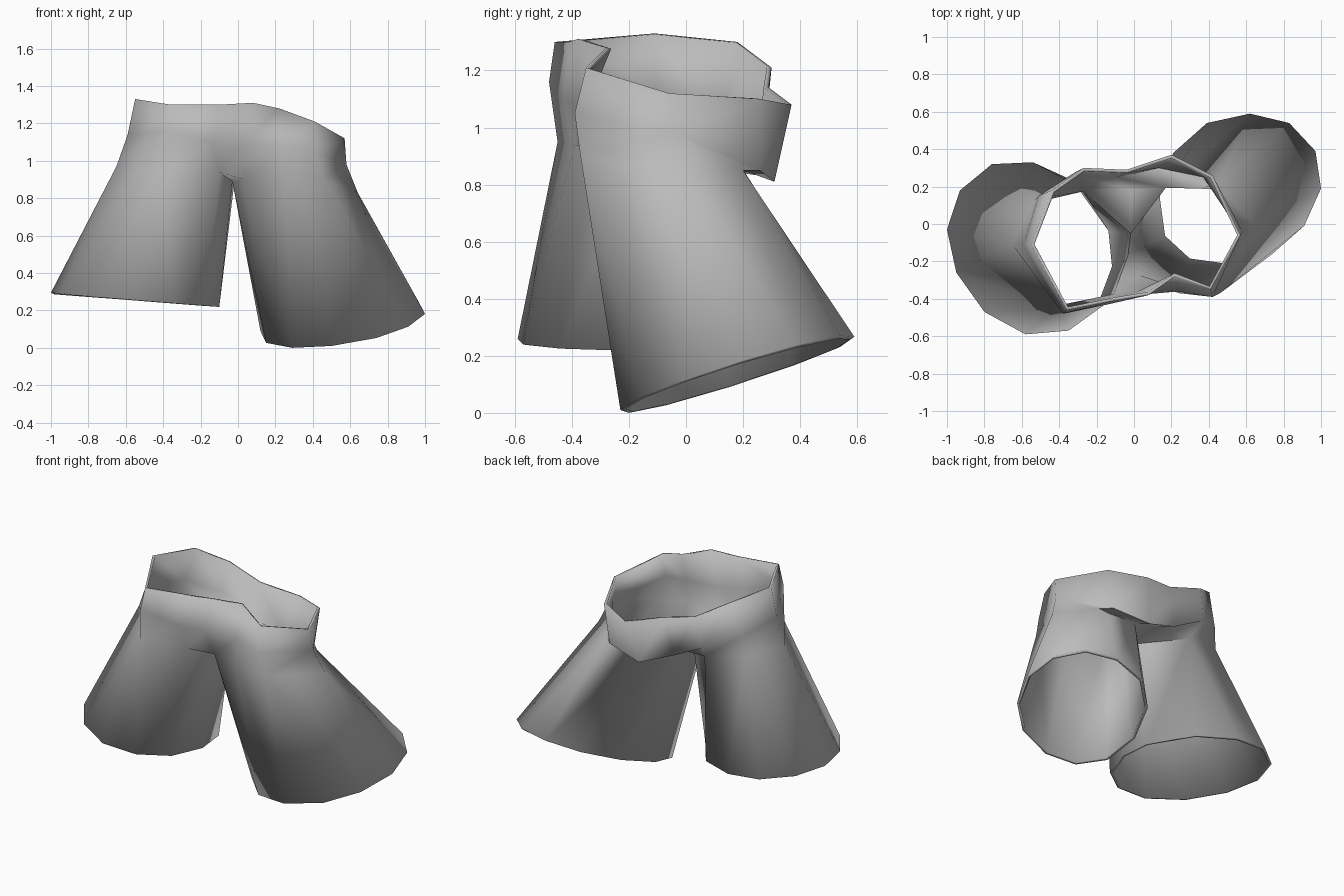
import bpy
import bmesh

cube = bpy.data.objects.get("Cube")
if cube:
    bpy.data.objects.remove(cube, do_unlink=True)


def make_material(name, colour):
    mat = bpy.data.materials.new(name)
    mat.use_nodes = True
    mat.diffuse_color = colour
    mat.node_tree.nodes["Principled BSDF"].inputs["Base Color"].default_value = colour
    return mat


# Waist loops, running from the right hip round the back to the left hip and front
waist_rim = [(-.55, -.11, 1.33), (-.44, .18, 1.3), (-.27, .3, 1.21), (-.04, .29, 1.14),
             (.2, .37, 1.08), (.42, .26, 1.1), (.57, -.06, 1.12), (.41, -.35, 1.21),
             (.22, -.28, 1.28), (.08, -.38, 1.31), (-.1, -.41, 1.3), (-.36, -.46, 1.3)]
hip_fold = [(-.59, -.11, 1.14), (-.51, .15, 1.09), (-.31, .28, 1.01), (-.1, .26, .9),
            (.13, .31, .81), (.38, .26, .85), (.58, -.04, .98), (.42, -.39, 1.05),
            (.24, -.36, 1.08), (.02, -.38, 1.08), (-.14, -.43, 1.1), (-.38, -.48, 1.16)]
thigh_top = [(-.65, -.11, .97), (-.53, .13, .96), (-.27, .19, .91), (-.02, .18, .9),
             (.16, .2, .85), (.44, .2, .85), (.64, 0, .83), (.46, -.37, .9),
             (.24, -.37, .92), (.03, -.29, .9), (-.1, -.39, .94), (-.4, -.45, .95)]
crotch_seam = [(-.03, -.18, .89), (-.02, -.04, .88)]

# Hem outlines in plan; each hem corner hangs from the thigh point in the paired list
left_hem = [(.21, .38), (.39, .54), (.62, .59), (.83, .54), (.97, .39), (1, .19),
            (.91, -.01), (.74, -.16), (.5, -.23), (.29, -.2), (.15, -.07), (.12, .15)]
right_hem = [(-.18, -.44), (-.35, -.57), (-.58, -.59), (-.8, -.47), (-.95, -.26), (-1, -.03),
             (-.93, .18), (-.76, .32), (-.54, .33), (-.3, .22), (-.12, -.03), (-.1, -.23)]
BACK, FRONT = 3, 9
left_anchors = [4, 4, 5, 5, 6, 6, 7, 7, 8, FRONT, "front seam", "back seam"]
right_anchors = [10, 11, 11, 11, 0, 0, 1, 1, 2, 2, "back seam", "front seam"]

bm = bmesh.new()


def add_ring(points):
    return [bm.verts.new(p) for p in points]


def stitch(upper, lower):
    """Join two closed loops; a repeated upper point gives a triangle."""
    count = len(lower)
    for i in range(count):
        j = (i + 1) % count
        corners = [upper[i], upper[j], lower[j], lower[i]]
        bm.faces.new(list(dict.fromkeys(corners)))


def add_leg(anchors, outline, slope_x, slope_y, base):
    """Hang a flared leg from the thigh loop down to a tilted flat hem."""
    hem = add_ring([(x, y, base + slope_x * x + slope_y * y) for x, y in outline])
    stitch([top[a] for a in anchors], hem)


# Waistband and seat fold
rim = add_ring(waist_rim)
fold = add_ring(hip_fold)
thigh = add_ring(thigh_top)
stitch(rim, fold)
stitch(fold, thigh)

# Crotch gussets, front and back, meeting the seam between the legs
top = dict(enumerate(thigh))
top["front seam"], top["back seam"] = add_ring(crotch_seam)
for gusset in ((FRONT, 10, "front seam"), (2, BACK, "back seam"), (BACK, 4, "back seam")):
    bm.faces.new([top[corner] for corner in gusset])

# Legs
add_leg(left_anchors, left_hem, .09, .3, .034)
add_leg(right_anchors, right_hem, -.085, 0, .21)

bmesh.ops.recalc_face_normals(bm, faces=bm.faces)
# Make the cloth face outward, judged by a face on the right hip
hip_face = min((f for f in bm.faces if any(v in rim for v in f.verts)),
               key=lambda f: f.calc_center_median().x)
if hip_face.normal.x > 0:
    bmesh.ops.reverse_faces(bm, faces=bm.faces)

mesh = bpy.data.meshes.new("wide_leg_shorts")
bm.to_mesh(mesh)
bm.free()
shorts = bpy.data.objects.new("wide_leg_shorts", mesh)
bpy.context.collection.objects.link(shorts)
mesh.materials.append(make_material("grey cloth", (.5, .5, .5, 1)))

# Cloth thickness, grown inward
cloth = shorts.modifiers.new("cloth_thickness", "SOLIDIFY")
cloth.thickness = .018
cloth.offset = -1

bpy.context.view_layer.objects.active = shorts
shorts.select_set(True)
bpy.ops.object.shade_smooth_by_angle(angle=1.35)
